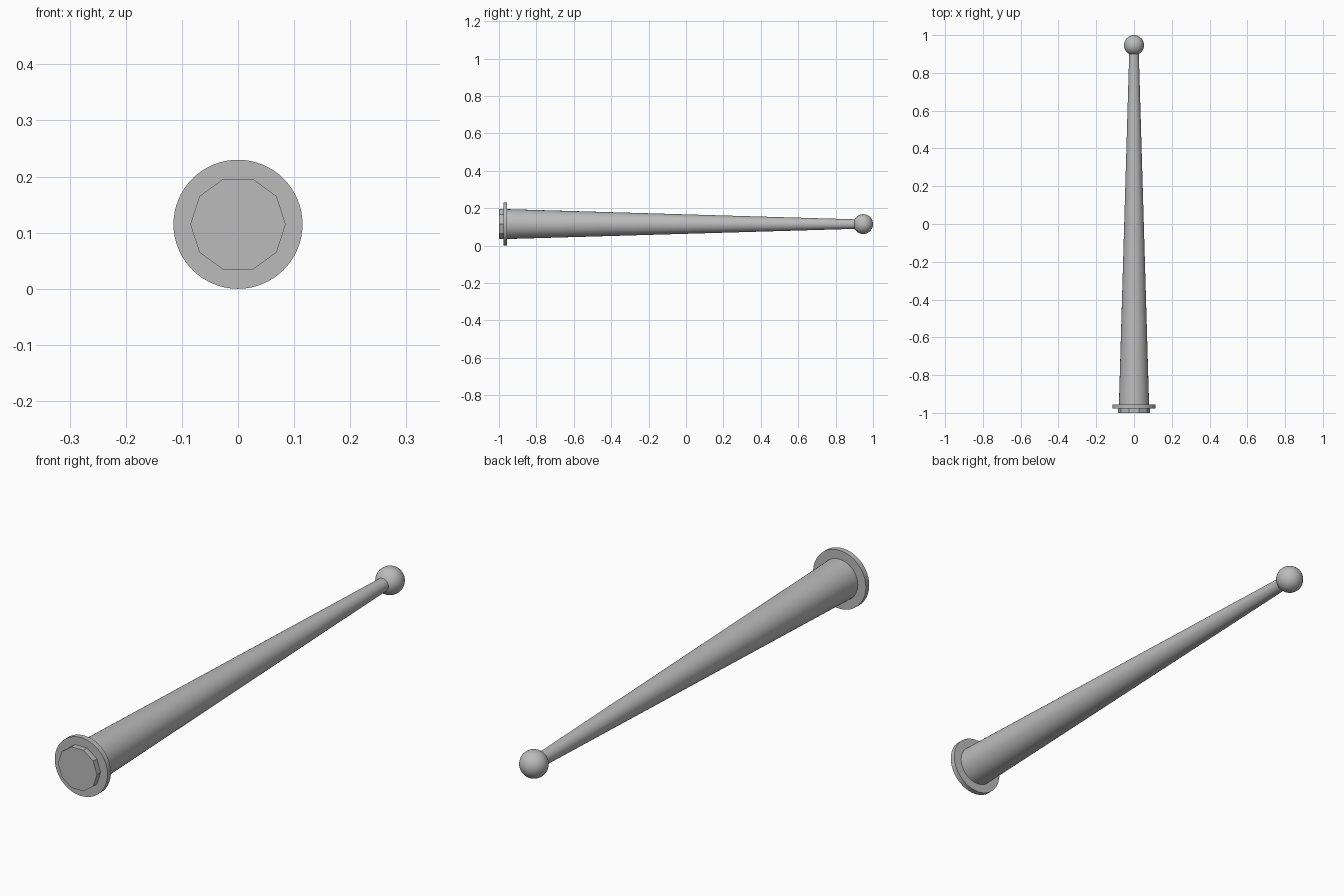
import bpy
import math

cube = bpy.data.objects.get("Cube")
if cube:
    bpy.data.objects.remove(cube, do_unlink=True)

AXIS_Z = 0.115

grey = bpy.data.materials.new("plain grey")
grey.use_nodes = True
colour = (0.5, 0.5, 0.5, 1)
grey.diffuse_color = colour
grey.node_tree.nodes["Principled BSDF"].inputs["Base Color"].default_value = colour


def finish(name, smooth=True):
    obj = bpy.context.object
    obj.name = name
    obj.data.materials.append(grey)
    if smooth:
        bpy.ops.object.shade_smooth_by_angle(angle=math.radians(30))
    return obj


def rod(name, y0, y1, r0, r1, sides, smooth=True, turn=0):
    """Round or faceted piece lying along y, from y0 (radius r0) to y1 (radius r1)."""
    bpy.ops.mesh.primitive_cone_add(
        vertices=sides, radius1=r0, radius2=r1, depth=y1 - y0,
        location=(0, (y0 + y1) / 2, AXIS_Z), rotation=(-math.pi / 2, turn, 0))
    return finish(name, smooth)


# Ten-sided end cap, with corners pointing left and right
rod("end_cap", -1.0, -0.97, 0.085, 0.085, 10, smooth=False, turn=math.pi / 10)

# Thin round flange
rod("flange", -0.977, -0.956, 0.115, 0.115, 64)

# Long tapered shaft
rod("shaft", -0.96, 0.92, 0.08, 0.025, 48)

# Ball at the tip
bpy.ops.mesh.primitive_uv_sphere_add(
    segments=48, ring_count=24, radius=0.053,
    location=(0, 0.947, AXIS_Z), rotation=(math.pi / 2, 0, 0))
finish("tip_ball")
